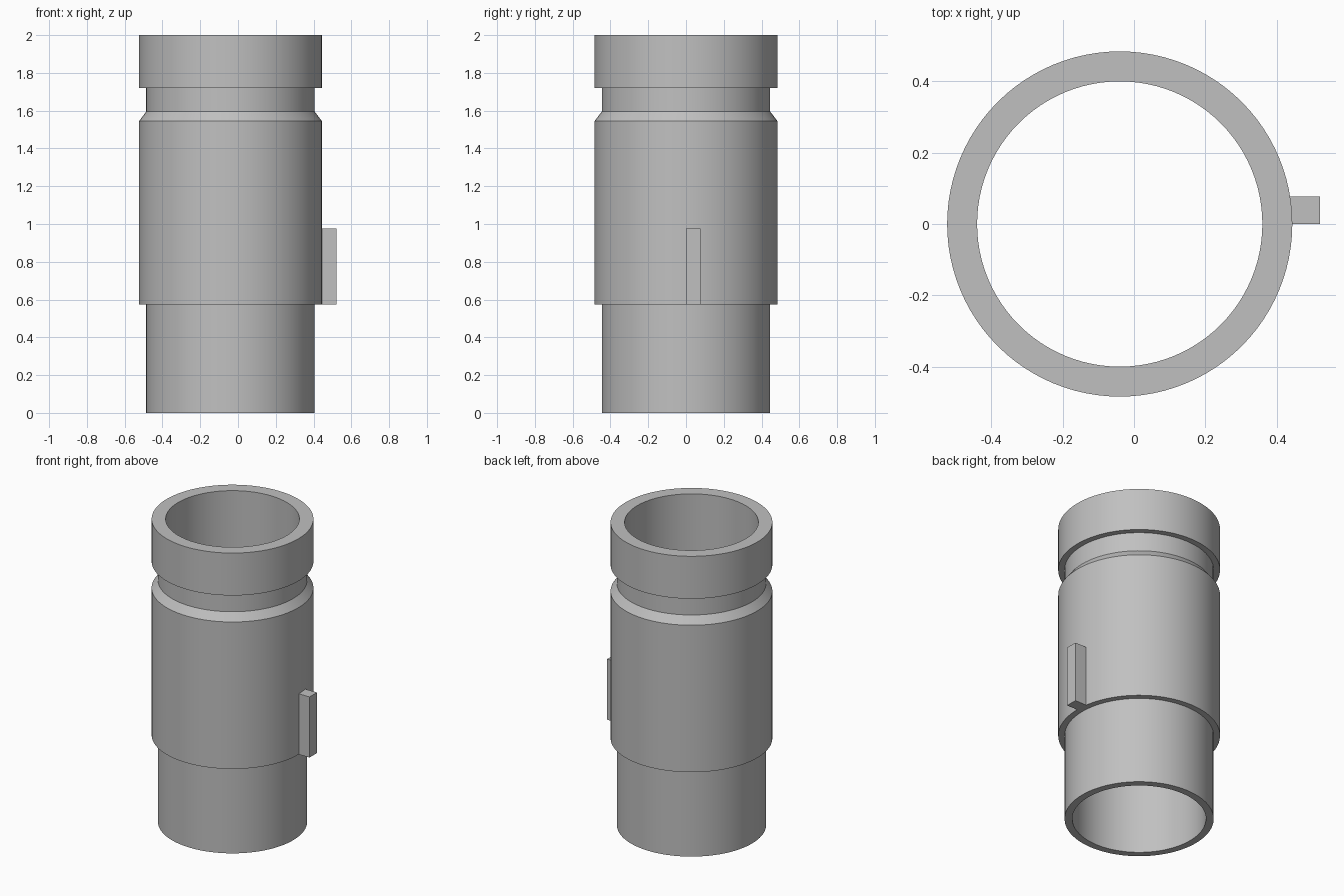
import bpy, bmesh, math
from mathutils import Vector, Matrix

default = bpy.data.objects.get("Cube")
if default:
    bpy.data.objects.remove(default, do_unlink=True)

AXIS_X = -0.04      # the sleeve sits off centre because of the key
SEGMENTS = 96
BORE, NECK, BODY = 0.4, 0.446, 0.484

grey = bpy.data.materials.new("plain_grey")
grey.use_nodes = True
colour = (0.53, 0.53, 0.53, 1)
grey.diffuse_color = colour
grey.node_tree.nodes["Principled BSDF"].inputs["Base Color"].default_value = colour


def add_object(name, bm):
    bmesh.ops.recalc_face_normals(bm, faces=bm.faces)
    mesh = bpy.data.meshes.new(name)
    bm.to_mesh(mesh)
    bm.free()
    mesh.materials.append(grey)
    obj = bpy.data.objects.new(name, mesh)
    bpy.context.collection.objects.link(obj)
    return obj


# Hollow stepped sleeve: closed wall profile (radius, height) spun round its axis
profile = [(BORE, 0), (NECK, 0), (NECK, 0.575), (BODY, 0.575), (BODY, 1.545),
           (NECK, 1.595), (NECK, 1.72), (BODY, 1.72), (BODY, 2), (BORE, 2)]
bm = bmesh.new()
verts = [bm.verts.new((AXIS_X + r, 0, z)) for r, z in profile]
edges = [bm.edges.new((v, verts[i - 1])) for i, v in enumerate(verts)]
bmesh.ops.spin(bm, geom=verts + edges, cent=(AXIS_X, 0, 0), axis=(0, 0, 1),
               angle=math.tau, steps=SEGMENTS, use_merge=True)
bmesh.ops.remove_doubles(bm, verts=bm.verts, dist=0.0001)
sleeve = add_object("stepped_sleeve", bm)
bpy.ops.object.select_all(action="DESELECT")
sleeve.select_set(True)
bpy.context.view_layer.objects.active = sleeve
bpy.ops.object.shade_smooth_by_angle(angle=math.radians(30))

# Upright key on the left side, rooted inside the wall
low, high = Vector((0.41, 0, 0.575)), Vector((0.522, 0.077, 0.975))
bm = bmesh.new()
bmesh.ops.create_cube(bm, size=1, matrix=Matrix.Translation((low + high) / 2)
                      @ Matrix.Diagonal((high - low).to_4d()))
for v in bm.verts:
    v.co.z = low.z if v.co.z < (low.z + high.z) / 2 else high.z
add_object("side_key", bm)
